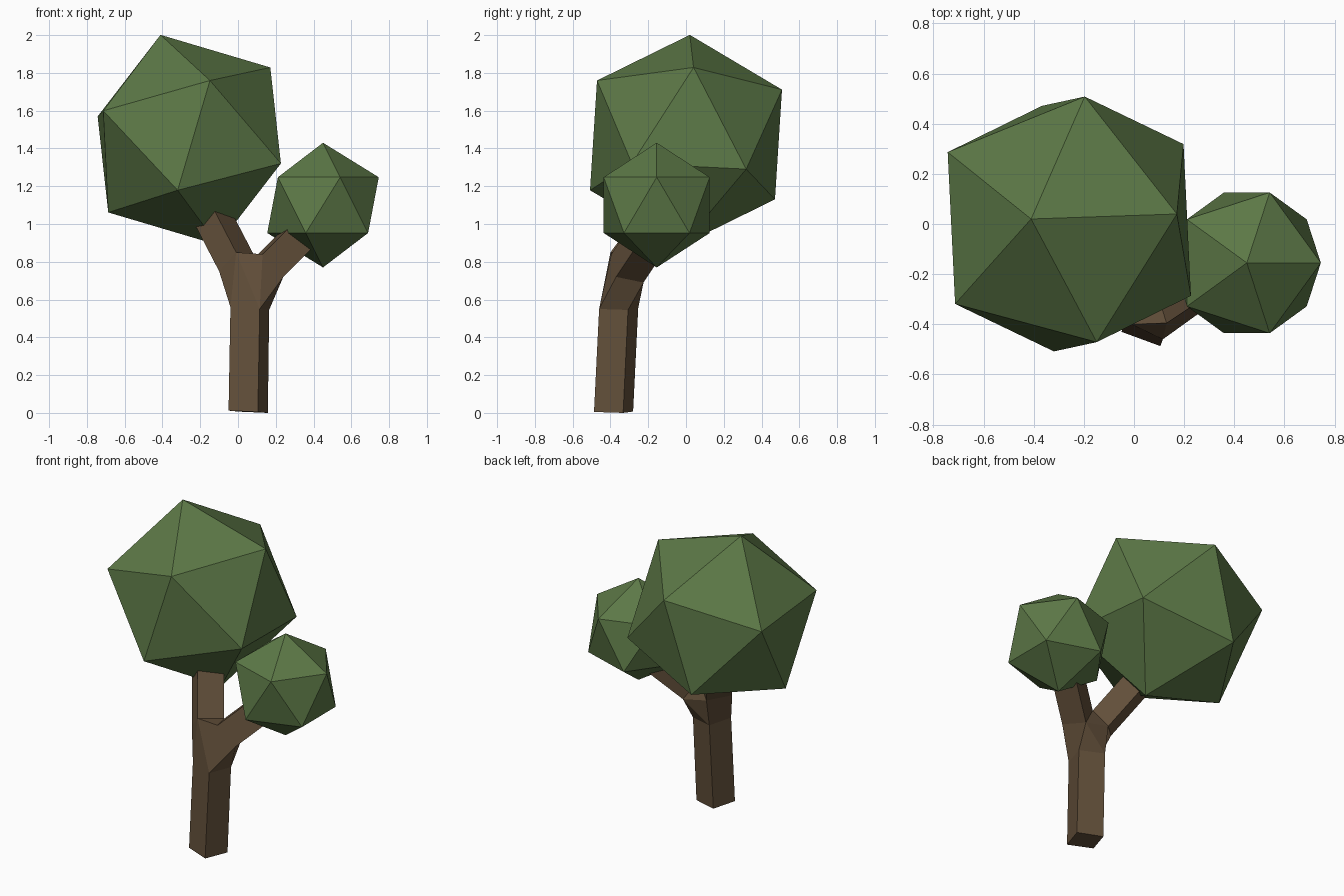
import bpy, bmesh
from mathutils import Vector, Matrix

if "Cube" in bpy.data.objects:
    bpy.data.objects.remove(bpy.data.objects["Cube"])


def material(name, rgb):
    m = bpy.data.materials.new(name)
    m.diffuse_color = (*rgb, 1)
    m.use_nodes = True
    m.node_tree.nodes["Principled BSDF"].inputs["Base Color"].default_value = m.diffuse_color
    return m


def finish(bm, name, mat):
    bmesh.ops.recalc_face_normals(bm, faces=bm.faces)
    me = bpy.data.meshes.new(name)
    bm.to_mesh(me)
    bm.free()
    me.materials.append(mat)
    ob = bpy.data.objects.new(name, me)
    bpy.context.collection.objects.link(ob)
    return ob


leaf = material("leaf_green", (0.107, 0.188, 0.062))
bark = material("bark_brown", (0.125, 0.08, 0.043))


# Leaf crowns: icosahedra, oriented by a top corner and one neighbouring corner
def crown(name, centre, radius, top=None, side=None):
    centre = Vector(centre)
    rot = Matrix.Identity(4)
    if top:
        z = (Vector(top) - centre).normalized()
        v = Vector(side) - centre
        x = (v - v.dot(z) * z).normalized()
        rot = Matrix((x, z.cross(x), z)).transposed().to_4x4()
    bm = bmesh.new()
    bmesh.ops.create_icosphere(bm, subdivisions=1, radius=radius,
                               matrix=Matrix.Translation(centre) @ rot)
    return finish(bm, name, leaf)


crown("large_crown", (-0.258, 0, 1.445), 0.577, (-0.41, 0.02, 2.0), (0.17, 0.04, 1.83))
crown("small_crown", (0.45, -0.155, 1.10), 0.33)

# Trunk: square base, leaning shaft, forked hub and two square branches
bm = bmesh.new()


def ring(points):
    return [bm.verts.new(p) for p in points]


def bridge(r, s):
    for i in range(4):
        j = (i + 1) % 4
        bm.faces.new((r[i], r[j], s[j], s[i]))


def extend(r, direction, length):
    step = Vector(direction).normalized() * length
    tip = ring([v.co + step for v in r])
    bridge(r, tip)
    bm.faces.new(tip)


base = ring([(0.105, -0.487, 0.005), (-0.05, -0.43, 0.012), (0.0, -0.28, 0.007), (0.158, -0.333, 0.0)])
neck = ring([(0.115, -0.46, 0.55), (-0.04, -0.405, 0.56), (0.01, -0.253, 0.555), (0.165, -0.307, 0.545)])
bm.faces.new(base)
bridge(base, neck)

# Fork corners, the two branches share the crotch corner
l_low, l_up, l_back = ring([(-0.10, -0.33, 0.75), (-0.01, -0.40, 0.85), (0.01, -0.223, 0.727)])
r_low, r_up, r_back = ring([(0.24, -0.37, 0.72), (0.13, -0.395, 0.84), (0.18, -0.225, 0.69)])
crotch = bm.verts.new((0.09, -0.27, 0.825))
a, b, c, d = neck
for f in ((a, b, l_up), (a, l_up, r_up), (b, l_low, l_up), (b, c, l_back, l_low),
          (c, d, r_back), (c, r_back, l_back), (l_back, r_back, crotch),
          (d, a, r_low, r_back), (a, r_up, r_low), (l_up, crotch, r_up)):
    bm.faces.new(f)
extend([l_low, l_up, crotch, l_back], (-0.13, 0.186, 0.25), 0.42)
extend([r_low, r_up, crotch, r_back], (0.15, 0.10, 0.15), 0.28)
finish(bm, "forked_trunk", bark)
